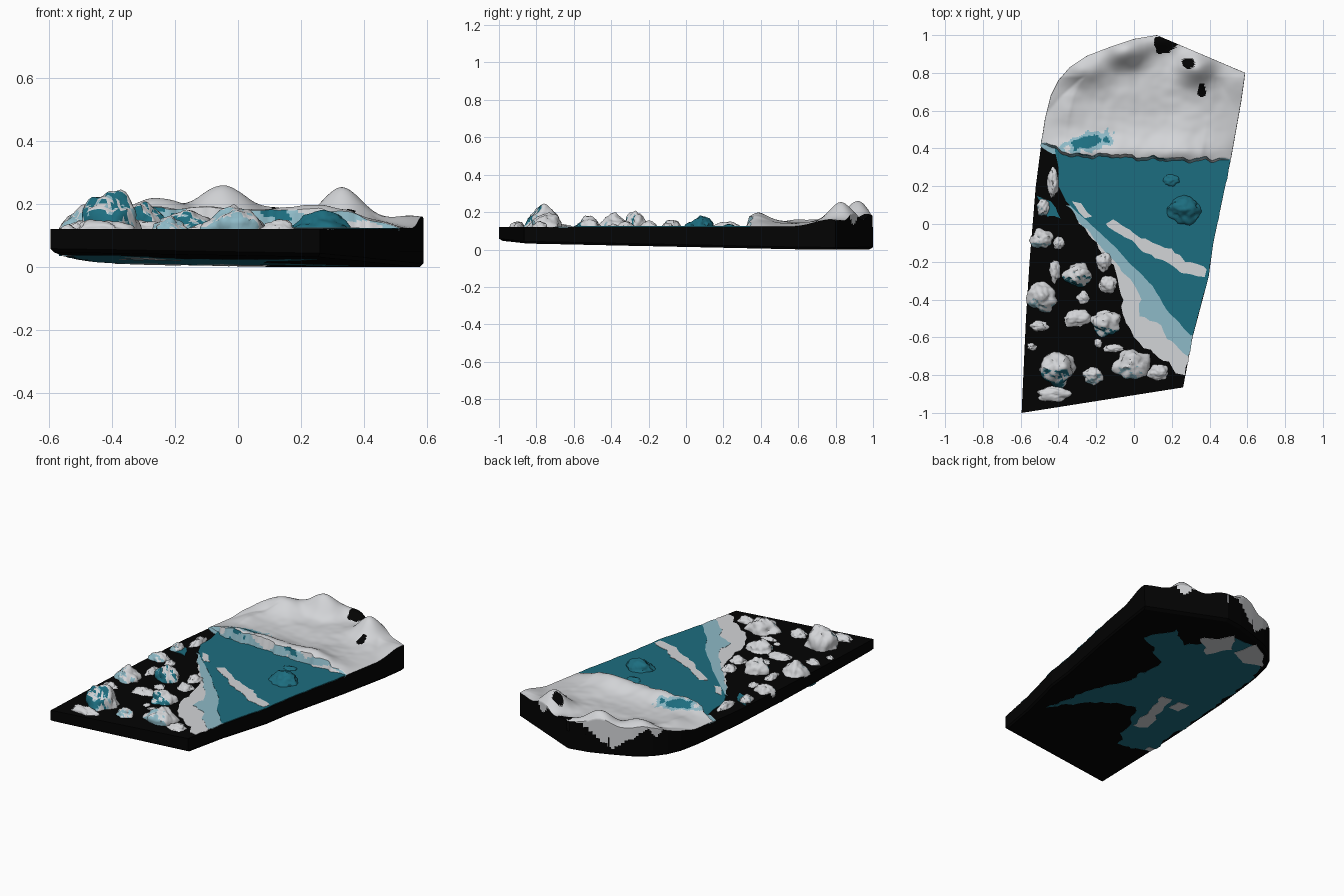
import bpy, bmesh, math, random
from mathutils import Vector, noise

if "Cube" in bpy.data.objects:
    bpy.data.objects.remove(bpy.data.objects["Cube"])

random.seed(4)
TOP = 0.12


def material(name, rgb):
    m = bpy.data.materials.new(name)
    m.diffuse_color = (*rgb, 1)
    m.use_nodes = True
    m.node_tree.nodes["Principled BSDF"].inputs["Base Color"].default_value = m.diffuse_color
    return m


MATS = [material("black_rock", (0.0008, 0.0008, 0.0008)),
        material("teal_water", (0.012, 0.155, 0.215)),
        material("pale_ice", (0.27, 0.49, 0.57)),
        material("snow", (0.65, 0.66, 0.68))]
BLACK, TEAL, PALE, SNOW = range(4)


def finish(name, bm, mat=None, angle=None):
    bmesh.ops.recalc_face_normals(bm, faces=bm.faces)
    me = bpy.data.meshes.new(name)
    for m in MATS:
        me.materials.append(m)
    if mat is not None:
        for f in bm.faces:
            f.material_index = mat
    bm.to_mesh(me)
    bm.free()
    ob = bpy.data.objects.new(name, me)
    bpy.context.collection.objects.link(ob)
    if angle:
        bpy.ops.object.select_all(action='DESELECT')
        ob.select_set(True)
        bpy.context.view_layer.objects.active = ob
        bpy.ops.object.shade_smooth_by_angle(angle=math.radians(angle))


def interp(table, t):
    for (a, va), (b, vb) in zip(table, table[1:]):
        if t <= b:
            return va + (vb - va) * (t - a) / (b - a)
    return table[-1][1]


def clamp(v):
    return max(0.0, min(1.0, v))


def underside(x, y):
    return max(0, 0.02 - 0.018 * y - 0.014 * x)


# Left and right edges of the footprint, as (y, x)
LEFT = [(-1.0, -0.595), (-0.5, -0.572), (-0.2, -0.553), (0.2, -0.52), (0.43, -0.49), (0.56, -0.47),
        (0.68, -0.44), (0.76, -0.40), (0.83, -0.34), (0.89, -0.25), (0.94, -0.12), (0.98, 0.0), (1.0, 0.12)]
RIGHT = [(-0.865, 0.26), (-0.6, 0.31), (-0.28, 0.395), (-0.1, 0.42), (0.33, 0.51), (0.65, 0.567), (0.8, 0.588)]

# Slab with a sloping, slightly chamfered underside
outline = [(x, y) for y, x in LEFT] + [(x, y) for y, x in reversed(RIGHT)]
bm = bmesh.new()
rings = []
for inset, dz in ((0, None), (0, 0.012), (0.02, 0.0)):
    rings.append([bm.verts.new((x * (1 - inset), y * (1 - inset), TOP if dz is None else underside(x, y) + dz))
                  for x, y in outline])
n = len(outline)
for a, b in zip(rings, rings[1:]):
    for i in range(n):
        bm.faces.new((a[i], a[(i + 1) % n], b[(i + 1) % n], b[i]))
caps = [bm.faces.new(rings[0]), bm.faces.new(rings[-1])]
bmesh.ops.triangulate(bm, faces=caps)
finish("rock_slab", bm, BLACK)


# Thin painted plates with ragged edges
def plate(name, pts, mat, z, rough=0.012, below=False):
    ring = []
    for i, p in enumerate(pts):
        a, b = Vector(p), Vector(pts[(i + 1) % len(pts)])
        steps = max(1, int((b - a).length / 0.03))
        for k in range(steps):
            q = a.lerp(b, k / steps)
            if k:
                w = Vector((q.x * 14, q.y * 14, z * 900))
                q += Vector((noise.noise(w), noise.noise(w + Vector((9, 4, 2))))) * rough * 1.6
            ring.append(q)
    bm = bmesh.new()
    height = (lambda q: underside(q.x, q.y) - 0.001 - z) if below else (lambda q: z)
    face = bm.faces.new([bm.verts.new((q.x, q.y, height(q))) for q in ring])
    ext = bmesh.ops.extrude_face_region(bm, geom=[face])
    for v in ext["geom"]:
        if isinstance(v, bmesh.types.BMVert):
            v.co.z += 0.004 if below else -0.004
    bmesh.ops.triangulate(bm, faces=bm.faces[:])
    finish(name, bm, mat)


plate("snow_shore", [(-0.3, 0.04), (-0.22, -0.08), (-0.14, -0.2), (-0.08, -0.33), (-0.05, -0.5), (0, -0.6),
                     (0.1, -0.68), (0.22, -0.79), (0.27, -0.8), (0.29, -0.68), (0.1, -0.3)], SNOW, 0.1215, 0.02)
plate("pale_shore", [(-0.36, 0.1), (-0.3, 0.02), (-0.1, -0.2), (0, -0.32), (0.04, -0.4), (0.03, -0.49), (0.12, -0.52),
                     (0.2, -0.62), (0.285, -0.7), (0.312, -0.58), (0, 0)], PALE, 0.123, 0.012)
plate("pale_inlet", [(-0.485, 0.47), (-0.495, 0.41), (-0.43, 0.37), (-0.35, 0.36), (-0.36, 0.42), (-0.4, 0.46)],
      PALE, 0.123, 0.004)
plate("teal_inlet", [(-0.515, 0.15), (-0.44, 0.12), (-0.39, 0.03), (-0.46, 0.04)], TEAL, 0.123, 0.01)
plate("water", [(-0.42, 0.4), (-0.4, 0.3), (-0.4, 0.2), (-0.36, 0.12), (-0.3, 0.06), (-0.1, -0.12), (0, -0.23),
                (0.1, -0.33), (0.17, -0.45), (0.3, -0.59), (0.312, -0.585), (0.394, -0.28), (0.419, -0.1),
                (0.509, 0.33), (0.5, 0.4)], TEAL, 0.1245, 0.004)
plate("ice_crack", [(-0.15, 0.0), (-0.11, 0.025), (0, -0.05), (0.1, -0.1), (0.2, -0.13), (0.27, -0.2), (0.385, -0.24),
                    (0.375, -0.28), (0.25, -0.26), (0.15, -0.19), (0.05, -0.15), (-0.05, -0.07)], SNOW, 0.126)
plate("small_ice_crack", [(-0.33, 0.12), (-0.28, 0.11), (-0.22, 0.04), (-0.26, 0.03)], SNOW, 0.126, 0.01)
plate("underside_water", [(0.25, -0.5), (0.2, -0.2), (0.09, 0.09), (0.09, 0.36), (0.36, 0.52), (0.28, 0.72),
                          (0.12, 0.6), (-0.04, 0.86), (-0.2, 0.86), (-0.4, 0.68), (-0.46, 0.5), (-0.5, 0.1),
                          (-0.53, -0.14), (-0.55, -0.52), (-0.35, -0.57), (-0.15, -0.16), (0.05, -0.24)],
      TEAL, 0, 0.025, True)
plate("underside_snow_strip", [(-0.28, -0.34), (-0.24, -0.15), (-0.18, 0.04), (-0.25, 0.05), (-0.3, -0.12),
                               (-0.36, -0.3)], SNOW, 0.0012, 0.015, True)
plate("underside_snow_patch", [(-0.3, 0.05), (-0.3, -0.04), (-0.37, -0.04), (-0.37, 0.06)], SNOW, 0.0012, 0.01, True)
plate("underside_snow_spot", [(-0.52, -0.48), (-0.52, -0.52), (-0.56, -0.52), (-0.56, -0.48)], SNOW, 0.0012, 0.01, True)
plate("underside_back_snow", [(-0.16, 0.72), (-0.2, 0.88), (-0.3, 0.82), (-0.4, 0.7), (-0.28, 0.66)],
      SNOW, 0.0012, 0.01, True)
plate("underside_back_strip", [(0.1, 0.72), (-0.03, 0.88), (-0.13, 0.74), (-0.05, 0.6)], SNOW, 0.0012, 0.02, True)

# Snow field: rows across the back of the slab, raised by soft hills (x, y, height, width x, width y)
HILLS = [(-0.05, 0.92, 0.115, 0.11, 0.08), (-0.26, 0.82, 0.07, 0.13, 0.09), (0.33, 0.83, 0.108, 0.09, 0.085),
         (-0.40, 0.66, 0.03, 0.08, 0.12), (0.56, 0.74, 0.02, 0.10, 0.12), (0.13, 0.97, 0.04, 0.1, 0.06)]
ROCK_PATCHES = [(0.165, 0.95, 0.06, 0.05), (0.29, 0.85, 0.035, 0.03), (0.36, 0.71, 0.024, 0.038)]
BACK_RIGHT = [(0.33, 0.51), (0.65, 0.567), (0.8, 0.588), (1.0, 0.12)]
ROWS, COLS = 90, 110


def snow_height(x, y, gap_left, gap_right):
    h = 0.145 + 0.042 * math.exp(-((y - 0.38) / 0.07) ** 2) * (0.95 + 0.9 * noise.noise((x * 6, 2, 0)))
    for cx, cy, a, sx, sy in HILLS:
        h += a * math.exp(-((x - cx) / sx) ** 2 - ((y - cy) / sy) ** 2)
    h += 0.012 * noise.noise((x * 6, y * 6, 3)) + 0.003 * noise.noise((x * 18, y * 18, 5))
    # the field thins out to the slab at both front corners
    keep = max(clamp((y - 0.58) / 0.2), min(clamp(gap_right / 0.16), clamp(gap_left / 0.12)))
    return TOP + 0.004 + (h - TOP - 0.004) * keep


bm = bmesh.new()
grid = []
for j in range(ROWS + 1):
    t = j / ROWS
    y0 = 0.36 + 0.638 * t
    row = []
    for i in range(COLS + 1):
        x = interp(LEFT, y0) + (interp(BACK_RIGHT, y0) - interp(LEFT, y0)) * i / COLS
        shift = 0.03 * noise.noise((x * 9, 0, 1)) + 0.015 * noise.noise((x * 25, 0, 7)) - 0.03 * x
        y = y0 + (1 - t) ** 5 * (shift + 0.06 * clamp((-0.33 - x) / 0.15))
        xl, xr = interp(LEFT, y), interp(BACK_RIGHT, y)
        x = xl + (xr - xl) * i / COLS
        row.append(bm.verts.new((x, y, snow_height(x, y, x - xl, xr - x))))
    grid.append(row)
for j in range(ROWS):
    for i in range(COLS):
        f = bm.faces.new((grid[j][i], grid[j][i + 1], grid[j + 1][i + 1], grid[j + 1][i]))
        c = f.calc_center_median()
        wob = 1 + 0.8 * noise.noise(c * 22)
        rock = any(((c.x - px) / rx) ** 2 + ((c.y - py) / ry) ** 2 < wob for px, py, rx, ry in ROCK_PATCHES)
        pool = math.hypot((c.x + 0.24) / 0.12, (c.y - 0.44 - 0.2 * (c.x + 0.22)) / 0.045)
        f.material_index = BLACK if rock else TEAL if pool < 0.7 * wob else PALE if pool < 1.15 * wob else SNOW


# Walls under the snow: ice cliff at the front, rock with snow lobes at the sides and back
def wall(edge, bottom, rule, grow=1.0, steps=6, lean=0.0):
    prev = edge
    for k in range(1, steps + 1):
        cur = [bm.verts.new((v.co.x * grow, v.co.y - lean * k / steps, v.co.z + (bottom - v.co.z) * k / steps))
               for v in edge]
        for i in range(len(edge) - 1):
            f = bm.faces.new((prev[i], prev[i + 1], cur[i + 1], cur[i]))
            f.material_index = rule(f.calc_center_median())
        prev = cur


def cliff_colour(c):
    v = noise.noise((c.x * 9, c.z * 14, 2)) + (0.15 if 0.05 < c.x < 0.22 or c.x < -0.2 else 0)
    return TEAL if v > 0.36 else PALE if v > -0.08 else SNOW


LOBES = [(-0.14, 0.14, 0.05), (0.37, 0.09, 0.12), (-0.36, 0.06, 0.13)]


def side_colour(c):
    wob = 0.02 * noise.noise((c.x * 20, c.y * 20, 4))
    lobe = c.y > 0.7 and any(c.z > low + wob + 0.1 * abs(c.x - x) / w for x, w, low in LOBES)
    return SNOW if lobe else BLACK


wall(grid[0], 0.115, cliff_colour, lean=0.018)
wall([r[0] for r in grid], 0.05, side_colour, 1.002, 16)
wall([r[-1] for r in grid], 0.05, side_colour, 1.002, 16)
finish("snow_field", bm, angle=45)


# Boulders: lumpy tapering domes, white above with ice colours on the front
def boulder(name, x, y, rx, ry, h, ice=None):
    bm = bmesh.new()
    bmesh.ops.create_icosphere(bm, subdivisions=4, radius=1)
    seed = Vector((x * 37, y * 53, h * 91))
    for v in bm.verts:
        d = v.co.normalized()
        r = 1 + 0.28 * noise.noise(d * 1.3 + seed) + 0.16 * noise.noise(d * 3 + seed)
        s = r * (1 - 0.2 * max(0, d.z))
        v.co = Vector((x + rx * d.x * s, y + ry * d.y * s, TOP - 0.005 + h * d.z * r))
    bmesh.ops.delete(bm, geom=[v for v in bm.verts if v.co.z < TOP - 0.03], context='VERTS')
    bm.normal_update()
    teal_from = 0.62 if h > 0.055 and ry < 0.08 or h > 0.1 else 2
    for f in bm.faces:
        c = f.calc_center_median()
        front = -f.normal.y - 0.25 * f.normal.x + 0.35 * noise.noise(c * 14)
        f.material_index = SNOW
        if ice is not None:
            f.material_index = ice
        elif h > 0.035:
            f.material_index = TEAL if front > teal_from else PALE if front > 0.55 else SNOW
    finish(name, bm, angle=40)


BOULDERS = [(-0.41, -0.76, 0.1, 0.09, 0.118), (-0.43, -0.90, 0.09, 0.045, 0.035), (-0.01, -0.745, 0.095, 0.08, 0.08),
            (-0.22, -0.80, 0.055, 0.05, 0.04), (0.13, -0.785, 0.055, 0.045, 0.035), (-0.485, -0.39, 0.075, 0.08, 0.07),
            (-0.15, -0.52, 0.08, 0.07, 0.06), (-0.30, -0.50, 0.075, 0.05, 0.03), (-0.30, -0.27, 0.075, 0.065, 0.085),
            (-0.50, -0.54, 0.05, 0.03, 0.03), (-0.49, -0.08, 0.06, 0.05, 0.045), (-0.42, -0.25, 0.03, 0.06, 0.03),
            (-0.40, -0.10, 0.03, 0.035, 0.025), (-0.14, -0.32, 0.05, 0.05, 0.035), (-0.27, -0.39, 0.035, 0.035, 0.02),
            (-0.16, -0.20, 0.04, 0.055, 0.035), (-0.11, -0.66, 0.055, 0.025, 0.02), (-0.54, -0.65, 0.03, 0.02, 0.02),
            (-0.43, 0.22, 0.03, 0.075, 0.035), (-0.48, 0.09, 0.035, 0.05, 0.04), (-0.19, -0.63, 0.025, 0.025, 0.015)]
for k, b in enumerate(BOULDERS):
    boulder(f"boulder_{k + 1}", *b)
boulder("teal_iceberg", 0.27, 0.08, 0.09, 0.075, 0.058, TEAL)
boulder("small_teal_iceberg", 0.2, 0.23, 0.05, 0.035, 0.022, TEAL)
